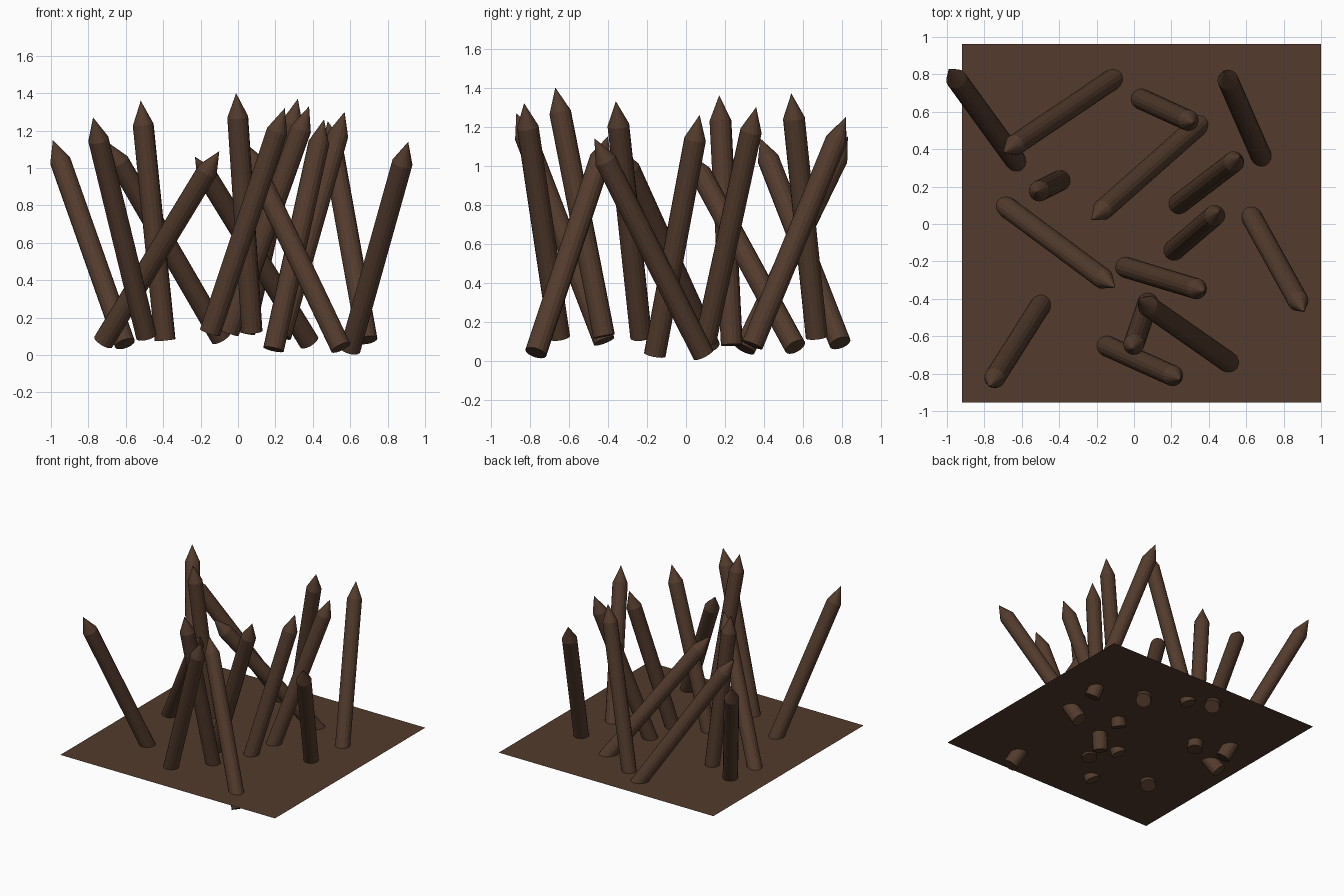
import bpy, bmesh
from mathutils import Vector

if "Cube" in bpy.data.objects:
    bpy.data.objects.remove(bpy.data.objects["Cube"])

RADIUS, POINT, SIDES = 0.056, 0.13, 16

wood = bpy.data.materials.new("dark_wood")
wood.diffuse_color = (0.087, 0.044, 0.026, 1)
wood.use_nodes = True
wood.node_tree.nodes["Principled BSDF"].inputs["Base Color"].default_value = wood.diffuse_color

# base centre and tip of every stake
STAKES = [
    ((-0.605, 0.30, 0.06), (-0.99, 0.83, 1.15)),
    ((-0.49, -0.42, 0.10), (-0.775, -0.87, 1.27)),
    ((-0.39, 0.235, 0.08), (-0.52, 0.17, 1.36)),
    ((-0.09, 0.79, 0.09), (-0.70, 0.38, 1.14)),
    ((-0.72, 0.12, 0.07), (-0.10, -0.34, 1.09)),
    ((0.38, 0.56, 0.07), (-0.23, 0.02, 1.06)),
    ((0.035, 0.67, 0.12), (0.32, 0.54, 1.37)),
    ((0.69, 0.34, 0.08), (0.48, 0.82, 1.25)),
    ((0.23, 0.10, 0.10), (0.57, 0.36, 1.30)),
    ((0.19, -0.16, 0.03), (0.46, 0.07, 1.26)),
    ((0.60, 0.09, 0.03), (0.91, -0.47, 1.14)),
    ((-0.05, -0.23, 0.12), (0.38, -0.36, 1.33)),
    ((-0.15, -0.65, 0.12), (0.25, -0.83, 1.32)),
    ((0.075, -0.42, 0.125), (-0.01, -0.67, 1.40)),
    ((0.55, -0.77, 0.04), (0.02, -0.40, 1.15)),
]


def finish(name, bm):
    me = bpy.data.meshes.new(name)
    bm.to_mesh(me)
    bm.free()
    me.materials.append(wood)
    ob = bpy.data.objects.new(name, me)
    bpy.context.collection.objects.link(ob)
    return ob


# sharpened stake: round shaft whose top ring is extruded to a point
def stake(name, base, tip):
    base, tip = Vector(base), Vector(tip)
    axis = tip - base
    shaft = axis.length - POINT
    bm = bmesh.new()
    bmesh.ops.create_cone(bm, cap_ends=True, segments=SIDES, radius1=RADIUS,
                          radius2=RADIUS, depth=shaft)
    bmesh.ops.translate(bm, verts=bm.verts, vec=(0, 0, shaft / 2))
    cap = max(bm.faces, key=lambda f: f.calc_center_median().z)
    centre = bmesh.ops.poke(bm, faces=[cap])["verts"][0]
    centre.co.z += POINT
    ob = finish(name, bm)
    ob.location = base
    ob.rotation_euler = axis.to_track_quat('Z', 'Y').to_euler()


for i, (base, tip) in enumerate(STAKES, 1):
    stake(f"stake_{i:02d}", base, tip)

# flat ground sheet the stakes are driven through
bm = bmesh.new()
bmesh.ops.create_grid(bm, x_segments=1, y_segments=1, size=0.959)
finish("base_sheet", bm).location = (0.04, 0.004, 0.15)
